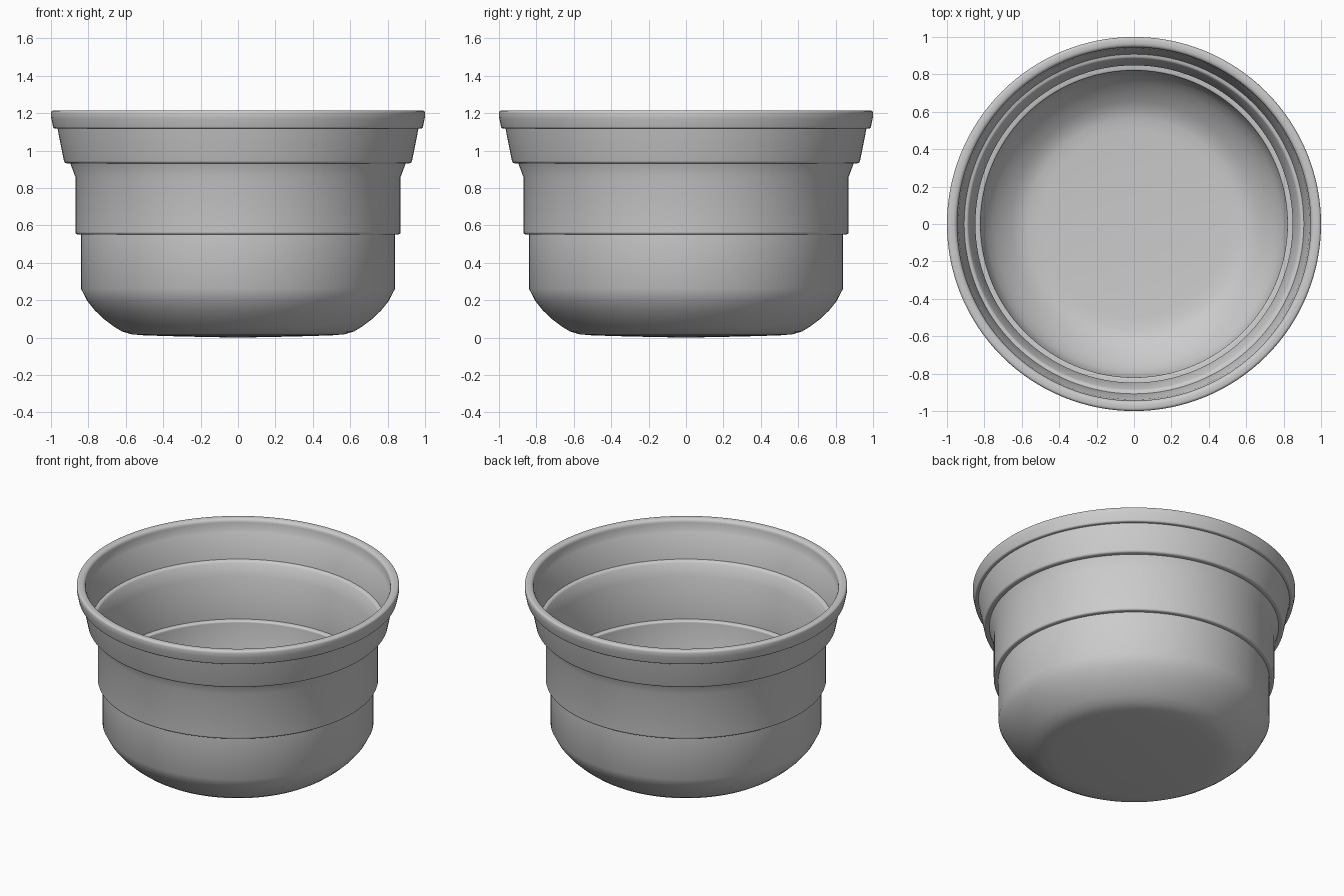
import bpy, bmesh, math
from mathutils import Vector

if "Cube" in bpy.data.objects:
    bpy.data.objects.remove(bpy.data.objects["Cube"])

SEGMENTS = 128


def rounded(points, steps=4):
    """Round each profile corner given as (radius, z, fillet)."""
    out = []
    for i, (r, z, f) in enumerate(points):
        p = Vector((r, z))
        if f == 0 or i in (0, len(points) - 1):
            out.append(p)
            continue
        a = Vector(points[i - 1][:2]) - p
        b = Vector(points[i + 1][:2]) - p
        f = min(f, a.length * 0.48, b.length * 0.48)
        p0, p1 = p + a.normalized() * f, p + b.normalized() * f
        for k in range(steps + 1):
            t = k / steps
            out.append(p0 * (1 - t) ** 2 + p * 2 * t * (1 - t) + p1 * t * t)
    return out


def lathe(name, profile):
    """Spin a closed (r, z) profile around the z axis."""
    bm = bmesh.new()
    verts = [bm.verts.new((p.x, 0, p.y)) for p in profile]
    edges = [bm.edges.new(pair) for pair in zip(verts, verts[1:])]
    bmesh.ops.spin(bm, geom=verts + edges, cent=(0, 0, 0), axis=(0, 0, 1),
                   angle=math.tau, steps=SEGMENTS, use_duplicate=False)
    bmesh.ops.remove_doubles(bm, verts=bm.verts[:], dist=0.0001)
    bmesh.ops.recalc_face_normals(bm, faces=bm.faces[:])
    mesh = bpy.data.meshes.new(name)
    bm.to_mesh(mesh)
    bm.free()
    obj = bpy.data.objects.new(name, mesh)
    bpy.context.collection.objects.link(obj)
    bpy.context.view_layer.objects.active = obj
    obj.select_set(True)
    bpy.ops.object.shade_smooth_by_angle(angle=math.radians(35))
    return obj


# Outside, from the slightly domed base up to the rolled rim
outer = [
    (0, 0, 0), (0.3, 0.006, 0), (0.5, 0.012, 0), (0.57, 0.018, 0),
    (0.62, 0.033, 0), (0.665, 0.06, 0), (0.715, 0.098, 0),
    (0.765, 0.145, 0), (0.805, 0.195, 0), (0.84, 0.262, 0),
    (0.84, 0.552, 0), (0.87, 0.552, 0.014),
    (0.87, 0.86, 0), (0.897, 0.932, 0), (0.928, 0.932, 0.014),
    (0.965, 1.118, 0), (0.987, 1.118, 0.014),
    (1.0, 1.18, 0.01), (1.0, 1.215, 0.03),
]
# Inside, from the rim down the stepped wall to the floor
inner = [
    (0.945, 1.215, 0.025), (0.944, 1.14, 0), (0.938, 1.13, 0),
    (0.908, 0.957, 0), (0.888, 0.952, 0.01),
    (0.848, 0.865, 0), (0.848, 0.575, 0), (0.82, 0.572, 0.01),
    (0.82, 0.267, 0), (0.787, 0.205, 0), (0.75, 0.16, 0),
    (0.703, 0.116, 0), (0.655, 0.08, 0), (0.612, 0.054, 0),
    (0.565, 0.04, 0), (0.5, 0.034, 0), (0.3, 0.028, 0), (0, 0.022, 0),
]
lathe("stepped_bowl", rounded(outer + inner))
